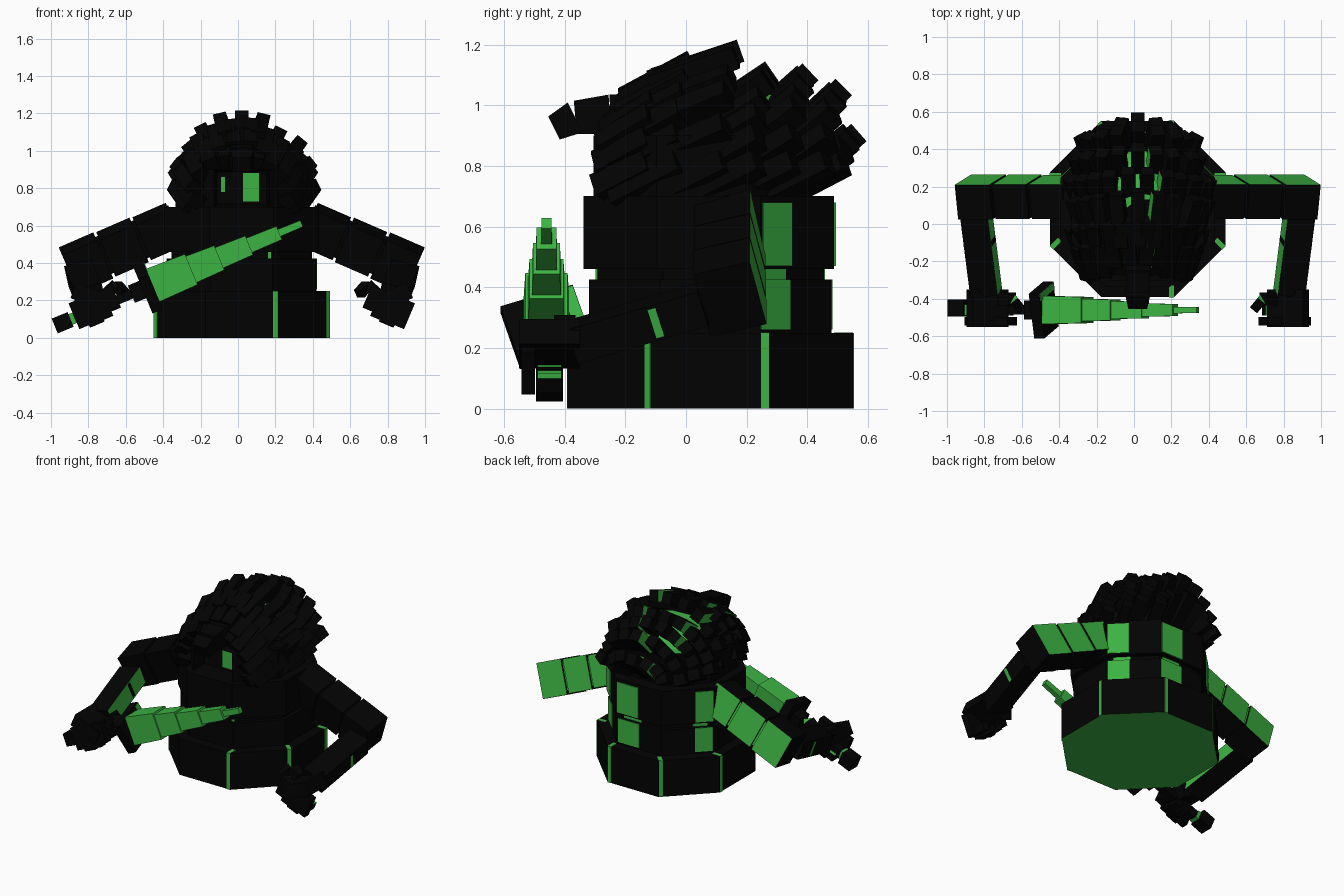
import bpy, bmesh, math, random
from mathutils import Vector, Matrix

cube = bpy.data.objects.get("Cube")
if cube:
    bpy.data.objects.remove(cube)
random.seed(4)
CX, CY = 0.02, 0.08          # axis of the figure


def material(name, rgb):
    m = bpy.data.materials.new(name)
    m.use_nodes = True
    m.diffuse_color = (*rgb, 1)
    m.node_tree.nodes["Principled BSDF"].inputs["Base Color"].default_value = (*rgb, 1)
    return m


MATS = [material("black", (0.0008, 0.0008, 0.0008)), material("green", (0.045, 0.45, 0.055))]


def finish(name, bm):
    bmesh.ops.recalc_face_normals(bm, faces=bm.faces)
    me = bpy.data.meshes.new(name)
    bm.to_mesh(me)
    bm.free()
    for m in MATS:
        me.materials.append(m)
    ob = bpy.data.objects.new(name, me)
    bpy.context.collection.objects.link(ob)
    return ob


def beam(bm, p, q, w, h, taper=1.0, roll=0.0, side=1, green=""):
    """Box from p to q; green lists coloured faces: l r t b (sides), s e (ends), or 'all'."""
    p, q = Vector(p), Vector(q)
    d = (q - p).normalized()
    s = d.cross(Vector((0, 0, 1))).normalized()
    rot = Matrix.Rotation(math.radians(roll), 3, d)
    s, u = rot @ s, rot @ s.cross(d)
    vs = []
    for c, k in ((p, 1), (q, taper)):
        for a, b in ((-1, -1), (1, -1), (1, 1), (-1, 1)):
            v = c + s * (a * w * k / 2) + u * (b * h * k / 2)
            if side < 0:
                v.x = 2 * CX - v.x
            vs.append(bm.verts.new(v))
    faces = {"s": (0, 1, 2, 3), "e": (7, 6, 5, 4), "b": (0, 4, 5, 1),
             "r": (1, 5, 6, 2), "t": (2, 6, 7, 3), "l": (3, 7, 4, 0)}
    for key, idx in faces.items():
        f = bm.faces.new([vs[i] for i in idx])
        f.material_index = int(green == "all" or key in green)


def lerp(a, b, t):
    return Vector(a).lerp(Vector(b), t)


# Octagonal base, body and head tiers; the face is an inset hollow in the front side
def tier(name, apothem, z0, z1, cy=CY, green_bottom=False, hollow=0.0):
    bm = bmesh.new()
    r = apothem / math.cos(math.pi / 8)
    mat = Matrix.Translation((CX, cy, (z0 + z1) / 2)) @ Matrix.Rotation(math.pi / 8, 4, "Z")
    bmesh.ops.create_cone(bm, cap_ends=True, segments=8, radius1=r, radius2=r,
                          depth=z1 - z0, matrix=mat)
    bm.normal_update()
    for f in bm.faces:
        f.material_index = int(green_bottom and f.normal.z < -0.9)
    if hollow:
        front = [f for f in bm.faces if f.normal.y < -0.9]
        bmesh.ops.inset_individual(bm, faces=front, thickness=0.02)
        bmesh.ops.translate(bm, verts=front[0].verts[:], vec=(0, hollow, 0))
    finish(name, bm)


tier("base", 0.47, 0, 0.25, green_bottom=True)
tier("lower_torso", 0.40, 0.25, 0.425)
tier("waist_gap", 0.375, 0.42, 0.47)
tier("upper_torso", 0.413, 0.46, 0.70, cy=0.075)
tier("head", 0.355, 0.70, 0.90, cy=0.05, hollow=0.10)


# Green plates on the octagon faces (face 0 looks to +x, counting round)
def face_plate(bm, k, u0, u1, z0, z1, apothem, depth=0.006):
    mat = (Matrix.Translation((CX, CY, 0)) @ Matrix.Rotation(k * math.pi / 4, 4, "Z")
           @ Matrix.Translation((apothem, (u0 + u1) / 2, (z0 + z1) / 2))
           @ Matrix.Diagonal((depth, u1 - u0, z1 - z0, 1)))
    vs = bmesh.ops.create_cube(bm, size=1, matrix=mat)["verts"]
    for f in {f for v in vs for f in v.link_faces}:
        f.material_index = 1


bm = bmesh.new()
for k, sign in ((0, 1), (2, -1), (3, -1), (4, -1), (5, -1), (6, 1), (7, 1)):
    u0, u1 = sorted((sign * 0.167, sign * 0.193))
    face_plate(bm, k, u0, u1, 0.0, 0.25, 0.47)
    face_plate(bm, k, u0, u1, 0.247, 0.2515, 0.44, 0.06)
finish("base_corner_strips", bm)

bm = bmesh.new()
for k, u0, u1 in ((1, -0.165, -0.03), (2, -0.165, 0.0), (3, 0.05, 0.165)):
    face_plate(bm, k, u0, u1, 0.47, 0.68, 0.411)
    face_plate(bm, k, u0, u1, 0.26, 0.425, 0.40)
    face_plate(bm, k, u0 * 0.8, u1 * 0.8, 0.425, 0.46, 0.375)
face_plate(bm, 6, 0.14, 0.16, 0.425, 0.46, 0.375)
finish("back_panels", bm)

# Skull under the hair, green at the rear
bm = bmesh.new()
bmesh.ops.create_icosphere(bm, subdivisions=2, radius=1,
                           matrix=Matrix.Translation((CX, 0.13, 0.78)) @ Matrix.Diagonal((0.3, 0.3, 0.3, 1)))
for f in bm.faces:
    f.material_index = int(f.calc_center_median().y > 0.1 and f.calc_center_median().z > 0.85)
finish("skull", bm)

# Eyes at the back of the face hollow, and the forelock above it
bm = bmesh.new()
beam(bm, (0.07, -0.213, 0.805), (0.07, -0.205, 0.805), 0.085, 0.15, green="all")
beam(bm, (-0.08, -0.213, 0.82), (-0.08, -0.205, 0.82), 0.02, 0.08, green="all")
finish("eyes", bm)

bm = bmesh.new()
lock = [((-0.10, 0.975), 0.13), ((-0.25, 0.97), 0.13), ((-0.365, 0.96), 0.11), ((-0.435, 0.925), 0.085)]
for (a, h), (b, h2) in zip(lock, lock[1:]):
    beam(bm, (CX, *a), (CX, *b), 0.13, h, h2 / h)
finish("forelock", bm)

# Hair: arched rows of swept back blocks
# (tip y, tip z, half width, count, rise at the crown, length)
bm = bmesh.new()
rows = [(-0.07, 1.07, 0.32, 11, 0.55, 0.20), (0.03, 1.13, 0.345, 12, 0.45, 0.26),
        (0.18, 1.18, 0.36, 11, 0.28, 0.30), (0.29, 1.10, 0.36, 12, 0.55, 0.32),
        (0.41, 1.11, 0.34, 11, 0.75, 0.34), (0.52, 1.06, 0.29, 9, 0.80, 0.36),
        (0.57, 0.91, 0.20, 7, 0.70, 0.34)]
for ty, tz, half, n, rise, length in rows:
    for i in range(n):
        a = math.pi * i / (n - 1)
        out = Vector((math.cos(a), 0, math.sin(a)))
        k = 1.0 if 2 * i == n - 1 else random.uniform(0.92, 1.06)
        tip = Vector((CX + half * k * out.x, ty - 0.05 * abs(out.x), 0.81 + (tz - 0.81) * k * out.z))
        d = Vector((0.3 * out.x, 0.8, 0.4 + (rise - 0.4) * out.z)).normalized()
        beam(bm, tip - d * length, tip, 0.078, 0.085, 0.9, roll=math.degrees(math.pi / 2 - a) * 0.8,
             green="l" if i % 3 == 1 and out.z > 0.5 else "")
finish("hair", bm)

# Arms and hands, described for the left and mirrored
for s, label in ((1, "left"), (-1, "right")):
    shoulder, elbow = (0.37, 0.145, 0.61), (0.945, 0.145, 0.36)
    bm = bmesh.new()
    beam(bm, shoulder, lerp(shoulder, elbow, 0.97), 0.17, 0.18, roll=14, side=s, green="l")
    for i in range(3):
        beam(bm, lerp(shoulder, elbow, i / 3 + 0.012), lerp(shoulder, elbow, (i + 1) / 3 - 0.012 * (i < 2)),
             0.19, 0.21 + 0.01 * i, roll=14, side=s, green="l")
    finish(label + "_upper_arm", bm)

    bm = bmesh.new()
    e, w = (0.885, 0.06, 0.345), (0.83, -0.37, 0.22)
    beam(bm, e, w, 0.15, 0.12, roll=-14, side=s, green="r")
    beam(bm, lerp(e, w, 0.33), lerp(e, w, 0.39), 0.156, 0.10, roll=-14, side=s, green="l")
    finish(label + "_forearm", bm)

    ax, az = Vector((0.92, 0, -0.39)), Vector((0.39, 0, 0.92))
    hand = Vector((0.82, 0, 0.205))

    def spot(u, v, y):
        return hand + ax * u + az * v + Vector((0, y, 0))

    bm = bmesh.new()
    beam(bm, spot(0, 0.01, -0.35), spot(0, 0.01, -0.55), 0.205, 0.09, roll=23, side=s)
    finish(label + "_palm", bm)

    bm = bmesh.new()
    for i in range(4):
        u = -0.083 + 0.055 * i
        end = (-0.10, -0.125, -0.135, -0.12)[i]
        beam(bm, spot(u, 0.03, -0.52), spot(u, end, -0.52), 0.085, 0.046, roll=90, side=s)
        beam(bm, spot(u, end + 0.025, -0.49), spot(u, end + 0.025, -0.41), 0.046, 0.05, roll=23, side=s,
             green="t")
    beam(bm, spot(-0.08, 0.0, -0.40), spot(-0.15, 0.025, -0.40), 0.07, 0.06, side=s)
    beam(bm, spot(-0.15, 0.02, -0.40), spot(-0.17, -0.04, -0.45), 0.05, 0.05, side=s, green="s")
    finish(label + "_fingers", bm)


# Sword, held across the body
def along(x, y=-0.46):
    return Vector((x, y, 0.285 + (x + 0.445) * 0.415))


bm = bmesh.new()
beam(bm, along(-0.92), along(-0.47), 0.05, 0.05)
beam(bm, along(-0.905), along(-0.875), 0.06, 0.06, green="all")
finish("sword_grip", bm)

bm = bmesh.new()
beam(bm, along(-0.98, -0.45), along(-0.895, -0.45), 0.09, 0.085)
finish("sword_pommel", bm)

# Guard with a green strip along its inner edge
bm = bmesh.new()
beam(bm, along(-0.57), along(-0.51), 0.10, 0.10)
beam(bm, along(-0.51), along(-0.455), 0.25, 0.21, roll=18)
edge = Vector((-0.012, 0.098, 0.029))
beam(bm, along(-0.458) + edge, along(-0.451) + edge, 0.04, 0.20, roll=18, green="all")
finish("sword_guard", bm)

# Stepped blade
bm = bmesh.new()
xs = [-0.455, -0.25, -0.10, 0.06, 0.22, 0.34]
sizes = [(0.15, 0.19), (0.12, 0.152), (0.095, 0.118), (0.07, 0.083), (0.035, 0.04)]
for a, b, (w, h) in zip(xs, xs[1:], sizes):
    beam(bm, along(a), along(b), w, h, 0.93, green="all")
finish("sword_blade", bm)
